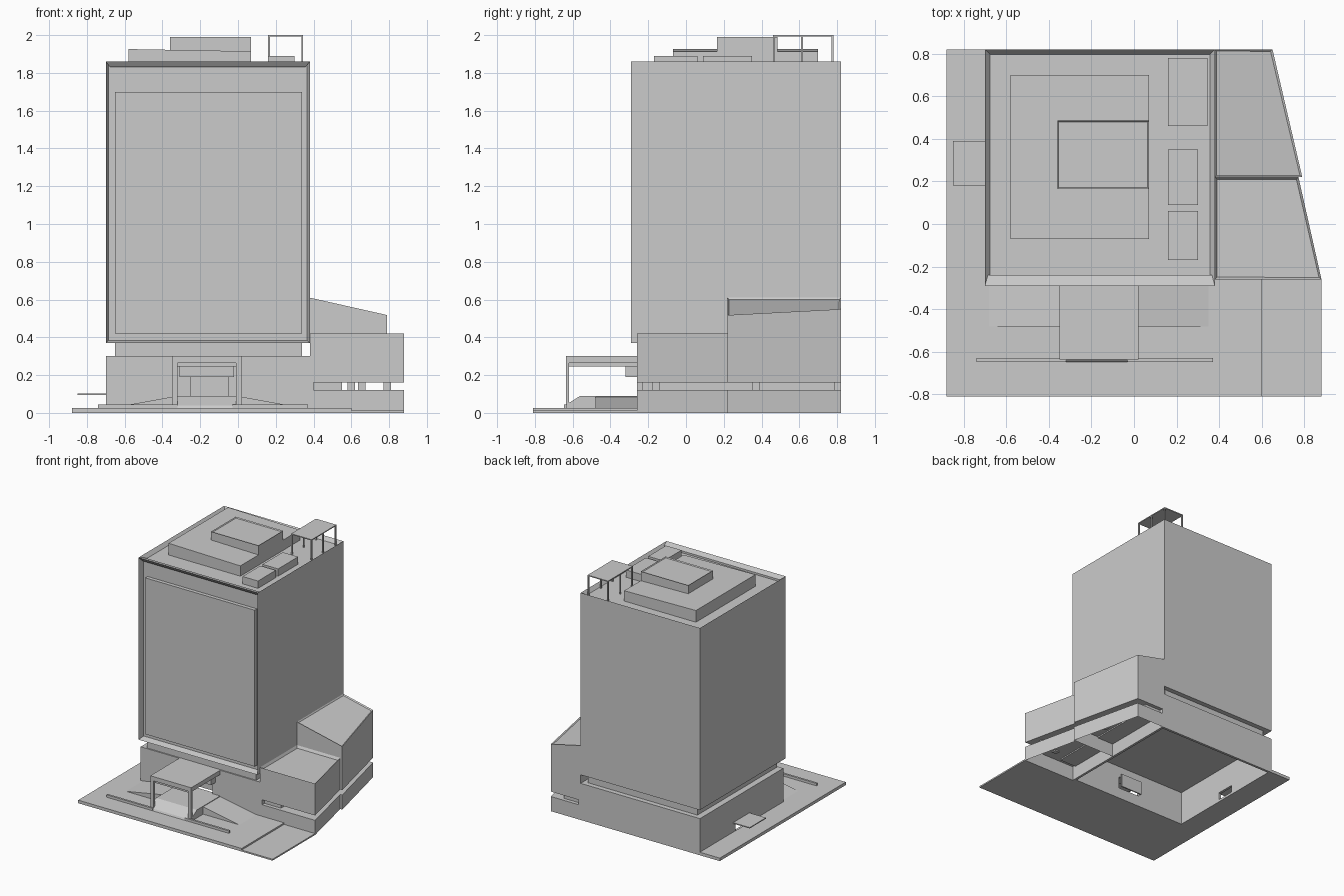
import bpy, bmesh
from mathutils import Vector

if "Cube" in bpy.data.objects:
    bpy.data.objects.remove(bpy.data.objects["Cube"])


def prism(name, pts, vec, inset=None, open_bottom=False, top=None):
    """Extrude a planar outline; optional (direction, width, depth) recess and sloped top."""
    bm = bmesh.new()
    face = bm.faces.new([bm.verts.new(p) for p in pts])
    ext = bmesh.ops.extrude_face_region(bm, geom=[face], use_keep_orig=True)
    moved = [v for v in ext["geom"] if isinstance(v, bmesh.types.BMVert)]
    bmesh.ops.translate(bm, verts=moved, vec=vec)
    if top:
        for v in moved:
            v.co.z = top(v.co.x)
    bmesh.ops.recalc_face_normals(bm, faces=bm.faces[:])
    bm.normal_update()
    for direction, width, depth in inset or []:
        f = max(bm.faces, key=lambda q: (round(q.normal.dot(Vector(direction)), 2), q.calc_area()))
        bmesh.ops.inset_individual(bm, faces=[f], thickness=width, depth=-depth)
        bm.normal_update()
    if open_bottom:
        low = min(bm.faces, key=lambda q: q.normal.z)
        bmesh.ops.delete(bm, geom=[low], context="FACES_ONLY")
    me = bpy.data.meshes.new(name)
    bm.to_mesh(me)
    bm.free()
    ob = bpy.data.objects.new(name, me)
    bpy.context.collection.objects.link(ob)
    return ob


def box(name, x0, x1, y0, y1, z0, z1, **kw):
    return prism(name, [(x0, y0, z0), (x1, y0, z0), (x1, y1, z0), (x0, y1, z0)], (0, 0, z1 - z0), **kw)


def plan(name, pts, z0, z1, **kw):
    return prism(name, [(x, y, z0) for x, y in pts], (0, 0, z1 - z0), **kw)


def cut(ob, *dims):
    cutter = box("cutter", *dims)
    cutter.hide_render = True
    mod = ob.modifiers.new("cut", "BOOLEAN")
    mod.operation, mod.solver, mod.object = "DIFFERENCE", "EXACT", cutter
    dg = bpy.context.evaluated_depsgraph_get()
    mesh = bpy.data.meshes.new_from_object(ob.evaluated_get(dg))
    ob.modifiers.clear()
    ob.data = mesh
    bpy.data.objects.remove(cutter)


UP, FRONT = (0, 0, 1), (0, -1, 0)

# Tower with roof parapet and recessed facade
box("tower", -0.70, 0.38, -0.29, 0.82, 0.37, 1.86,
    inset=[(UP, 0.033, 0.03), (FRONT, 0.02, 0.05)])
box("facade_panel", -0.65, 0.34, -0.27, -0.23, 0.42, 1.70)
box("neck", -0.65, 0.34, -0.25, 0.78, 0.29, 0.38)

# Hollow podium with front and side doorways
podium = box("podium", -0.70, 0.40, -0.26, 0.82, 0, 0.30)
cut(podium, -0.68, 0.38, -0.24, 0.80, -0.1, 0.28)
cut(podium, -0.25, -0.05, -0.3, -0.2, 0.09, 0.19)
cut(podium, -0.75, -0.65, 0.21, 0.36, 0.02, 0.08)
box("entrance_door", -0.25, -0.05, -0.215, -0.205, 0.09, 0.20)
box("entrance_lintel", -0.31, -0.02, -0.32, -0.25, 0.19, 0.25)
box("side_canopy", -0.85, -0.70, 0.18, 0.39, 0.095, 0.103)

# Right annex: two volumes floating above a base with a slot between
front_plan = [(0.38, -0.26), (0.88, -0.26), (0.772, 0.22), (0.38, 0.22)]
rear_plan = [(0.38, 0.22), (0.79, 0.22), (0.65, 0.82), (0.38, 0.82)]
plan("annex_front", front_plan, 0.16, 0.42, inset=[(UP, 0.015, 0.02)])
plan("annex_rear", rear_plan, 0.16, 0.61, top=lambda x: 0.61 - (x - 0.38) * 0.225,
     inset=[(UP, 0.012, 0.008)])
plan("annex_front_base", front_plan, 0, 0.12, open_bottom=True)
plan("annex_rear_base", rear_plan, 0, 0.12, open_bottom=True)
box("annex_core", 0.38, 0.55, -0.23, 0.79, 0.11, 0.17)
for i, (x, y) in enumerate([(0.79, -0.16), (0.655, -0.16), (0.60, 0.37)]):
    box(f"annex_column_{i}", x - 0.02, x + 0.02, y - 0.02, y + 0.02, 0.11, 0.17)

# Plaza paving
plan("plaza", [(-0.88, -0.81), (0.60, -0.81), (0.60, -0.26), (-0.70, -0.26),
               (-0.70, 0.82), (-0.88, 0.82)], 0, 0.025)
box("plaza_corner", 0.60, 0.88, -0.81, -0.26, 0, 0.012)
for i, (x0, x1) in enumerate([(-0.74, -0.32), (-0.03, 0.37)]):
    box(f"curb_{i}", x0, x1, -0.647, -0.63, 0.02, 0.045)

# Entrance platform and side ramps
prism("entrance_platform", [(-0.35, -0.65, 0.02), (-0.35, -0.64, 0.04), (-0.35, -0.56, 0.09),
                            (-0.35, -0.26, 0.09), (-0.35, -0.26, 0.02)], (0.37, 0, 0))
for i, (a, b) in enumerate([(-0.68, -0.35), (0.35, 0.02)]):
    prism(f"ramp_{i}", [(a, -0.48, 0.025), (b, -0.48, 0.025), (b, -0.48, 0.085)], (0, 0.22, 0))

# Entrance porch
box("porch_roof", -0.35, 0.02, -0.635, -0.26, 0.265, 0.30)
box("porch_soffit", -0.32, -0.01, -0.62, -0.26, 0.245, 0.27)
for i, x in enumerate([-0.35, -0.01]):
    box(f"porch_leg_{i}", x, x + 0.03, -0.635, -0.62, 0.02, 0.27)

# Roof plant rooms
box("penthouse_lower", -0.58, 0.07, -0.07, 0.70, 1.82, 1.92,
    top=lambda x: 1.926 - (x + 0.58) * 0.018)
box("penthouse_upper", -0.36, 0.07, 0.165, 0.485, 1.90, 1.99, inset=[(UP, 0.008, 0.008)])
for i, (y0, y1) in enumerate([(-0.17, 0.06), (0.09, 0.35)]):
    box(f"plant_box_{i}", 0.16, 0.30, y0, y1, 1.82, 1.89)

# Roof pergola on posts
box("pergola_top", 0.16, 0.345, 0.46, 0.78, 1.992, 2.0)
for i, x in enumerate([0.16, 0.335]):
    for j, y in enumerate([0.46, 0.61, 0.77]):
        box(f"pergola_post_{i}_{j}", x, x + 0.01, y, y + 0.01, 1.82, 1.995)
